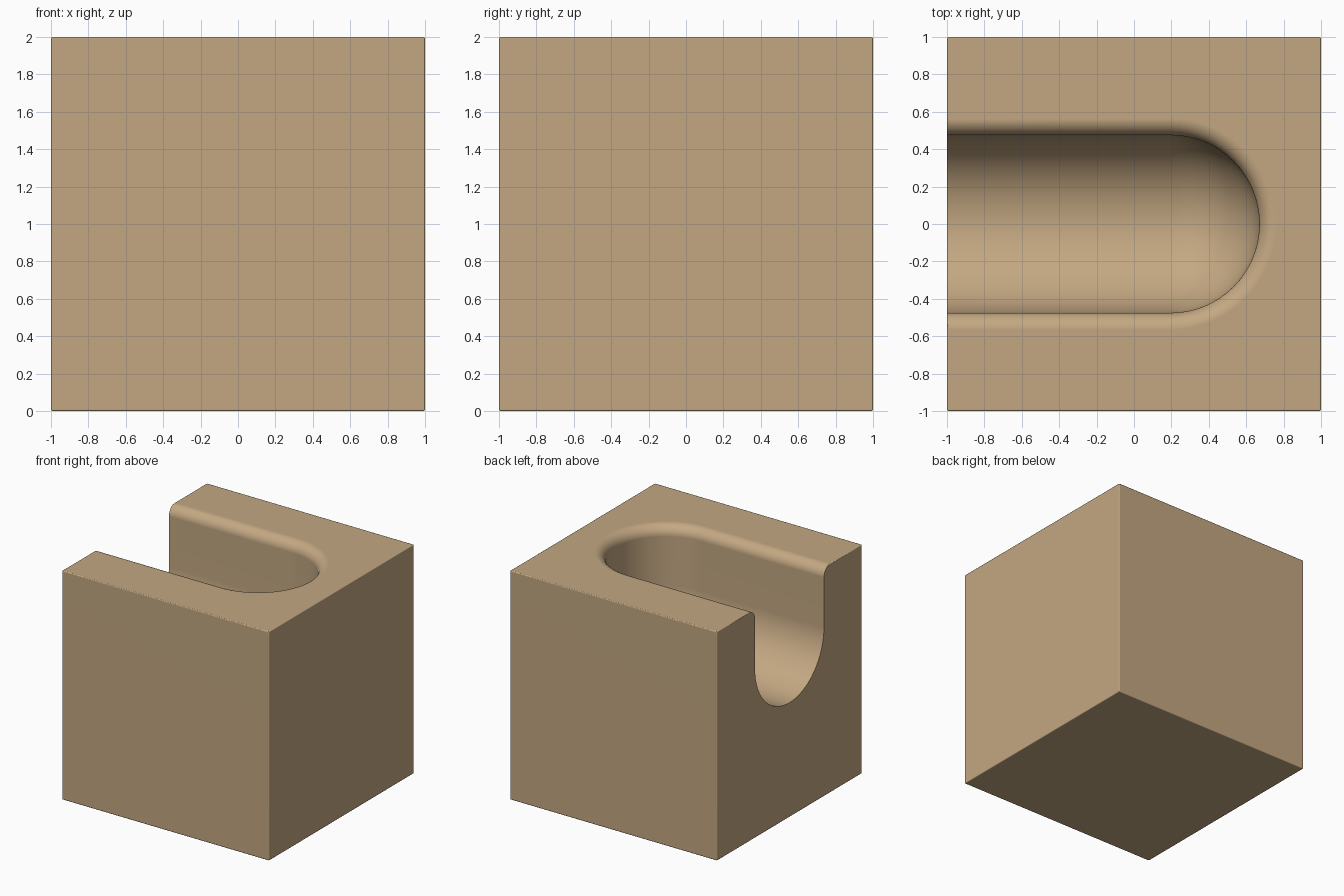
import bpy, bmesh, math
from mathutils import Vector

default = bpy.data.objects.get("Cube")
if default:
    bpy.data.objects.remove(default, do_unlink=True)

R, FILLET, TOP = 0.475, 0.09, 2.0    # groove radius, rim rounding, block height
END_X = 0.195                        # centre of the rounded end
STEPS = 16

tan = bpy.data.materials.new("warm_tan")
tan.use_nodes = True
colour = (0.55, 0.39, 0.225, 1)
tan.diffuse_color = colour
tan.node_tree.nodes["Principled BSDF"].inputs["Base Color"].default_value = colour


def add_object(name, bm):
    bmesh.ops.recalc_face_normals(bm, faces=bm.faces)
    mesh = bpy.data.meshes.new(name)
    bm.to_mesh(mesh)
    bm.free()
    mesh.materials.append(tan)
    obj = bpy.data.objects.new(name, mesh)
    bpy.context.collection.objects.link(obj)
    return obj


# Block with very slightly softened edges
bm = bmesh.new()
bmesh.ops.create_cube(bm, size=2)
bmesh.ops.translate(bm, verts=bm.verts, vec=(0, 0, 1))
bmesh.ops.bevel(bm, geom=bm.edges[:], offset=0.008, segments=2,
                profile=0.5, affect='EDGES')
block = add_object("grooved_block", bm)

# Groove profile: round floor, straight wall, rounded rim
quarter = [math.pi / 2 * i / STEPS for i in range(STEPS + 1)]
floor_z = TOP - 1 + R
profile = [(R * math.sin(a), floor_z - R * math.cos(a)) for a in quarter]
profile += [(R + FILLET * (1 - math.cos(a)), TOP - FILLET + FILLET * math.sin(a))
            for a in quarter]
profile += [(R + FILLET, TOP + 0.2), (0, TOP + 0.2)]

# Sweep the profile along one wall, around the end and back along the other
stations = [(-1.3, -math.pi / 2)]
stations += [(END_X, math.pi * i / (2 * STEPS) - math.pi / 2)
             for i in range(2 * STEPS + 1)]
stations += [(-1.3, math.pi / 2)]
bm = bmesh.new()
rings = [[bm.verts.new((x + r * math.cos(a), r * math.sin(a), z)) for r, z in profile]
         for x, a in stations]
for ring, following in zip(rings, rings[1:]):
    for i in range(len(profile) - 1):
        bm.faces.new((ring[i], following[i], following[i + 1], ring[i + 1]))
bm.faces.new(rings[0][:] + rings[-1][::-1])
bmesh.ops.remove_doubles(bm, verts=bm.verts, dist=1e-5)
bmesh.ops.dissolve_degenerate(bm, edges=bm.edges, dist=1e-5)
cutter = add_object("groove_cutter", bm)
cutter.hide_render = True

# Carve the groove, then shade smoothly with crisp edges
cut = block.modifiers.new("groove", 'BOOLEAN')
cut.operation = 'DIFFERENCE'
cut.solver = 'EXACT'
cut.object = cutter
bpy.ops.object.select_all(action='DESELECT')
block.select_set(True)
bpy.context.view_layer.objects.active = block
bpy.ops.object.modifier_apply(modifier=cut.name)
bpy.data.objects.remove(cutter, do_unlink=True)
bpy.ops.object.shade_smooth_by_angle(angle=math.radians(50))
weighted = block.modifiers.new("weighted_normals", 'WEIGHTED_NORMAL')
weighted.keep_sharp = True
